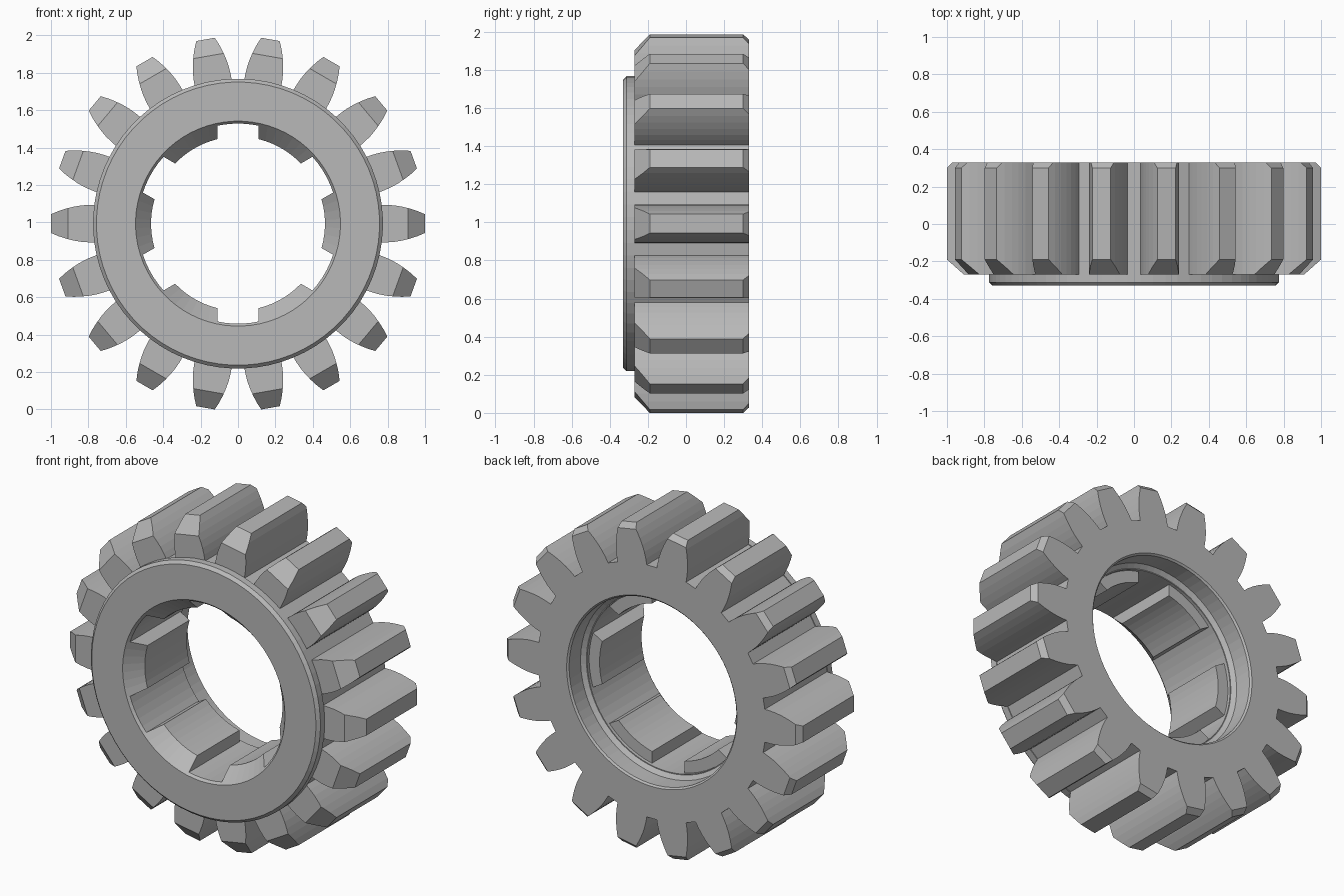
import bpy, bmesh
from math import sin, cos, radians
from mathutils import Vector, Matrix

if "Cube" in bpy.data.objects:
    bpy.data.objects.remove(bpy.data.objects["Cube"], do_unlink=True)

AXIS = Vector((0, 0, 0.9935))

steel = bpy.data.materials.new("plain_grey_steel")
steel.use_nodes = True
GREY = (0.48, 0.48, 0.48, 1)
steel.diffuse_color = GREY
steel.node_tree.nodes["Principled BSDF"].inputs["Base Color"].default_value = GREY


def polar(r, deg, y):
    return Vector((r * cos(radians(deg)), y, r * sin(radians(deg))))


def finish(name, bm):
    bmesh.ops.recalc_face_normals(bm, faces=bm.faces)
    bmesh.ops.translate(bm, verts=bm.verts, vec=AXIS)
    mesh = bpy.data.meshes.new(name)
    bm.to_mesh(mesh)
    bm.free()
    mesh.materials.append(steel)
    obj = bpy.data.objects.new(name, mesh)
    bpy.context.collection.objects.link(obj)
    return obj


def bridge(bm, rows, closed):
    """Skin a list of closed vertex loops, capping the ends when open."""
    n = len(rows[0])
    pairs = list(zip(rows, rows[1:])) + ([(rows[-1], rows[0])] if closed else [])
    for a, b in pairs:
        for i in range(n):
            j = (i + 1) % n
            bm.faces.new((a[i], a[j], b[j], b[i]))
    if not closed:
        bm.faces.new(rows[0])
        bm.faces.new(rows[-1])


def ring_copies(bm, count):
    """Repeat the geometry evenly around the gear axis."""
    geom = bm.verts[:] + bm.edges[:] + bm.faces[:]
    for k in range(1, count):
        new = bmesh.ops.duplicate(bm, geom=geom)["geom"]
        verts = [v for v in new if isinstance(v, bmesh.types.BMVert)]
        bmesh.ops.rotate(bm, verts=verts, cent=(0, 0, 0),
                         matrix=Matrix.Rotation(radians(360 * k / count), 3, "Y"))


# Body: ring with raised front hub, chamfered mouth and rear counterbore
ROOT = 0.77
profile = [(0.548, -0.33), (0.757, -0.33), (0.775, -0.312), (0.775, -0.27),
           (ROOT, -0.27), (ROOT, 0.33), (0.575, 0.33), (0.565, 0.32),
           (0.565, 0.21), (0.54, 0.19), (0.535, 0.19), (0.535, -0.315)]
bm = bmesh.new()
rows = [[bm.verts.new(polar(r, 2.5 + 5 * k, y)) for r, y in profile] for k in range(72)]
bridge(bm, rows, True)
finish("gear_body", bm)

# Teeth: curved flanks, end chamfers cut by slanted planes
flank = [(0.80, 0.1), (0.84, 0.097), (0.88, 0.09), (0.92, 0.08), (0.96, 0.067), (1.0, 0.05)]
root_arc = [polar(ROOT, a, 0) for a in (-7.5, -2.5, 2.5, 7.5)]
outline = [(p.x, p.z) for p in root_arc] + flank + [(r, -w) for r, w in reversed(flank)]
bm = bmesh.new()
rows = [[bm.verts.new((x, y, z)) for x, z in outline] for y in (-0.27, 0.33)]
bridge(bm, rows, False)
for point, normal in (((1, -0.19, 0), (0.08, -0.09, 0)), ((1, 0.30, 0), (1, 1, 0))):
    bmesh.ops.bisect_plane(bm, geom=bm.verts[:] + bm.edges[:] + bm.faces[:],
                           plane_co=point, plane_no=Vector(normal).normalized(),
                           clear_outer=True)
    bmesh.ops.holes_fill(bm, edges=[e for e in bm.edges if e.is_boundary], sides=0)
ring_copies(bm, 18)
finish("gear_teeth", bm)

# Inner lugs: six splines with parallel-sided slots between them
section = [(0.465, -0.235, 16.3), (0.54, -0.321, 18.2),
           (0.54, 0.17, 18.2), (0.465, 0.17, 16.3)]
STEPS = 7
bm = bmesh.new()
rows = [[bm.verts.new(polar(r, half * (2 * k / STEPS - 1), y)) for r, y, half in section]
        for k in range(STEPS + 1)]
bridge(bm, rows, False)
ring_copies(bm, 6)
finish("inner_lugs", bm)
